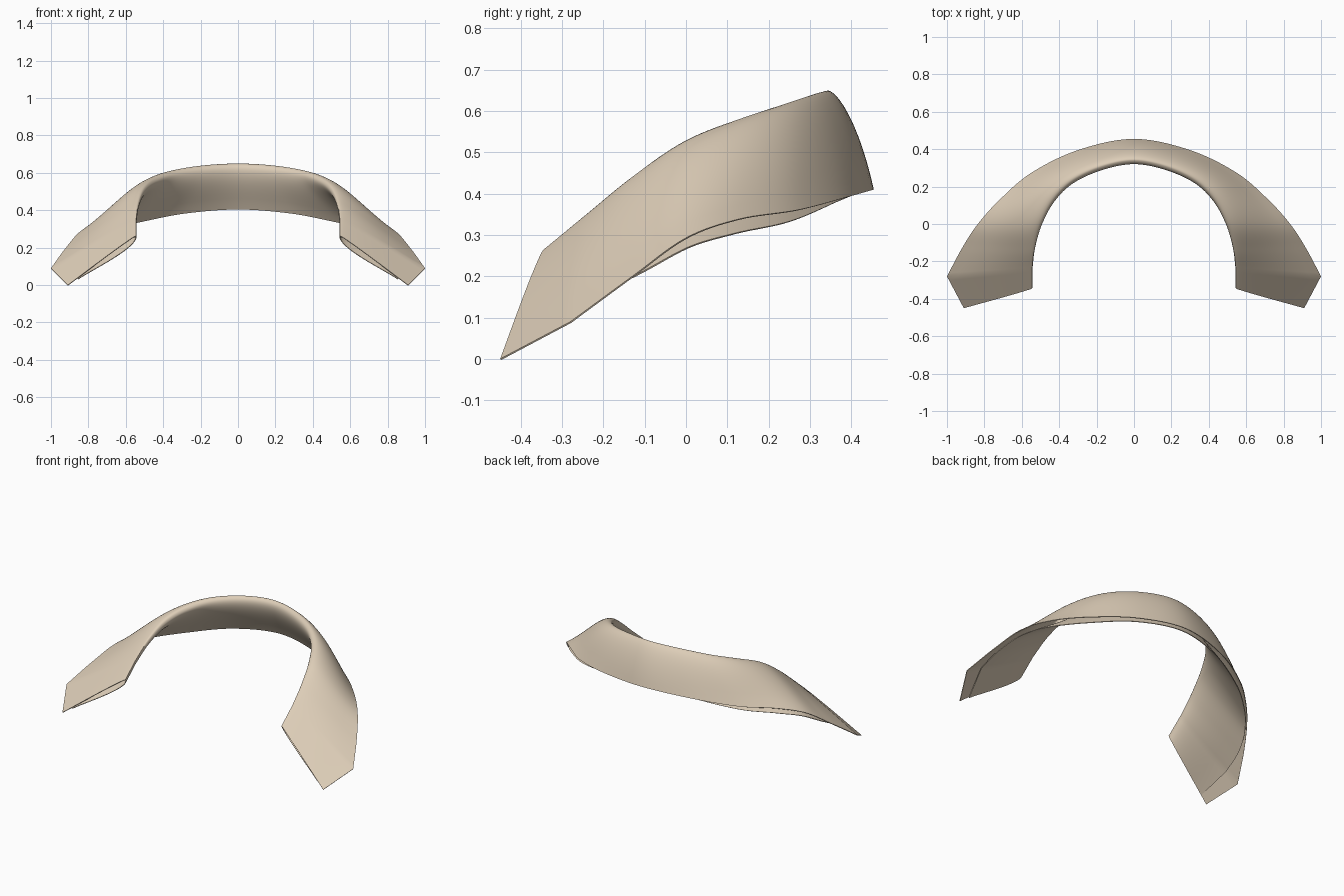
import bpy, math
from mathutils import Vector

if "Cube" in bpy.data.objects:
    bpy.data.objects.remove(bpy.data.objects["Cube"])

# Stations from the front tip to the centre back (right half):
# fold xyz, outer edge xyz, outer bulge, bulge falloff, inner leaf shortening, gap at hem
STATIONS = [
    (0.545, -0.345, 0.264, 0.910, -0.450, 0.000, 0.015, 1.2, 0.14, 0.010),
    (0.545, -0.240, 0.350, 1.000, -0.280, 0.090, 0.025, 1.4, 0.20, 0.014),
    (0.532, -0.130, 0.438, 0.920, -0.130, 0.200, 0.050, 1.7, 0.07, 0.022),
    (0.495, 0.000, 0.522, 0.835, 0.000, 0.293, 0.095, 1.8, 0.00, 0.032),
    (0.428, 0.130, 0.577, 0.718, 0.130, 0.339, 0.100, 1.6, -0.05, 0.034),
    (0.325, 0.235, 0.615, 0.550, 0.273, 0.361, 0.085, 1.3, -0.04, 0.033),
    (0.170, 0.308, 0.640, 0.300, 0.395, 0.393, 0.068, 1.1, 0.01, 0.030),
    (0.000, 0.340, 0.649, 0.000, 0.455, 0.410, 0.062, 1.0, 0.03, 0.030),
]
STEPS, HALF = 8, 14
INNER_BULGE = 0.09


def catmull(a, b, c, d, t):
    return [0.5 * (2*q + (r-p)*t + (2*p-5*q+4*r-s)*t*t + (3*q-p-3*r+s)*t**3)
            for p, q, r, s in zip(a, b, c, d)]


def rows():
    """Straight from tip to corner, then a smooth curve to the back."""
    s = STATIONS
    out = [[a + (b-a)*i/STEPS for a, b in zip(s[0], s[1])] for i in range(STEPS)]
    before = [2*a - b for a, b in zip(s[1], s[2])]
    after = list(s[-2])
    after[0], after[3] = -after[0], -after[3]      # mirrored neighbour
    pts = [before] + list(s[1:]) + [after]
    for k in range(1, len(pts) - 2):
        for i in range(STEPS):
            out.append(catmull(*pts[k-1:k+3], i / STEPS))
    out.append(list(s[-1]))
    return out


def section(row, tangent):
    """Folded cross-section: outer hem, up over the fold, down to inner hem."""
    fold, hem = Vector(row[0:3]), Vector(row[3:6])
    bulge, falloff, short, gap = row[6:10]
    d = hem - fold
    n = tangent.cross(d).normalized()
    if n.z < 0:
        n = -n
    ring = []
    for j in range(-HALF, HALF + 1):
        t = (abs(j) / HALF) ** 2
        if j <= 0:
            ring.append(fold + d*t + n*bulge*math.sqrt(t)*(1-t)**falloff)
        else:
            arch = t**0.4 * (1-t)**1.3
            ring.append(fold + d*t*(1-short) - n*(gap*t + INNER_BULGE*arch))
    return ring


# Folded collar, right half
R = rows()
mids = [(Vector(r[0:3]) + Vector(r[3:6])) / 2 for r in R]
verts, faces = [], []
W = 2*HALF + 1
for i, r in enumerate(R):
    if i == len(R) - 1:
        tangent = Vector((-1, 0, 0))
    else:
        tangent = mids[i+1] - mids[max(i-1, 0)]
    verts += section(r, tangent)
for i in range(len(R) - 1):
    for j in range(W - 1):
        a = i*W + j
        faces.append((a, a+W, a+W+1, a+1))

mesh = bpy.data.meshes.new("folded_collar")
mesh.from_pydata(verts, [], faces)
collar = bpy.data.objects.new("folded_collar", mesh)
bpy.context.collection.objects.link(collar)

cloth = bpy.data.materials.new("warm beige cloth")
cloth.diffuse_color = (0.72, 0.61, 0.475, 1)
cloth.use_nodes = True
cloth.node_tree.nodes["Principled BSDF"].inputs["Base Color"].default_value = cloth.diffuse_color
mesh.materials.append(cloth)

# Mirror to the left side, then give the cloth a thin edge
mirror = collar.modifiers.new("mirror", 'MIRROR')
mirror.use_clip = True
mirror.merge_threshold = 0.001
thick = collar.modifiers.new("cloth_thickness", 'SOLIDIFY')
thick.thickness = 0.004
thick.offset = -1

bpy.context.view_layer.objects.active = collar
collar.select_set(True)
for name in ("mirror", "cloth_thickness"):
    bpy.ops.object.modifier_apply(modifier=name)
bpy.ops.object.shade_smooth_by_angle(angle=math.radians(45))
